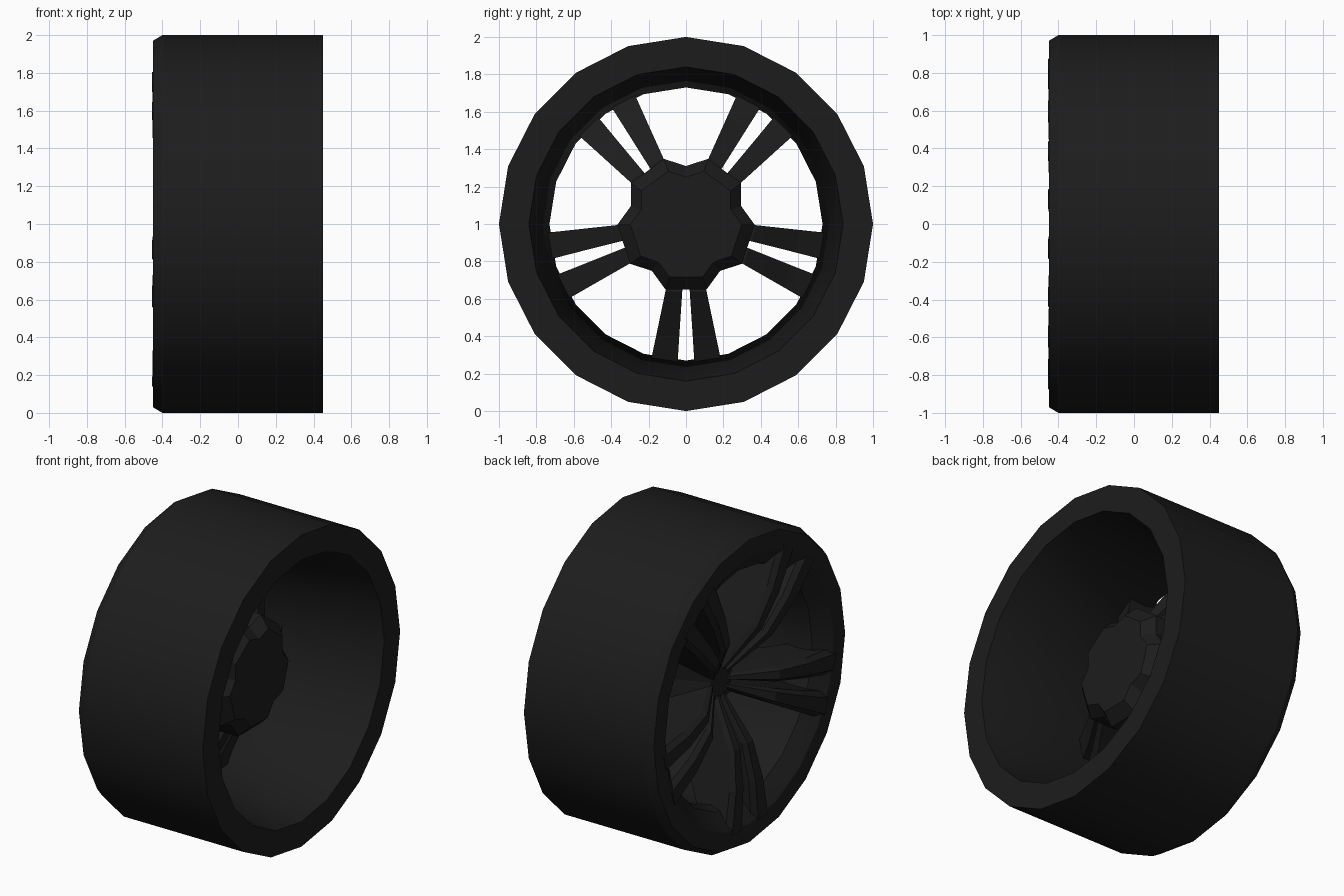
import bpy, bmesh, math
from mathutils import Vector

if "Cube" in bpy.data.objects:
    bpy.data.objects.remove(bpy.data.objects["Cube"])

CENTRE_Z = 1.0
SIDES = 20
LOBES = [math.radians(270 + 72 * i) for i in range(5)]

dark = bpy.data.materials.new("dark_rubber")
dark.diffuse_color = (0.012, 0.012, 0.012, 1)
dark.use_nodes = True
dark.node_tree.nodes["Principled BSDF"].inputs["Base Color"].default_value = dark.diffuse_color


def polar(x, r, a):
    """Point at axial position x, radius r and angle a about the wheel axis."""
    return Vector((x, r * math.cos(a), CENTRE_Z + r * math.sin(a)))


def loft(bm, rings, wrap=False):
    """Skin rings of points; cap the ends, or join last ring to first."""
    vs = [[bm.verts.new(p) for p in ring] for ring in rings]
    pairs = list(zip(vs, vs[1:])) + ([(vs[-1], vs[0])] if wrap else [])
    n = len(vs[0])
    for a, b in pairs:
        for i in range(n):
            j = (i + 1) % n
            bm.faces.new((a[i], a[j], b[j], b[i]))
    if not wrap:
        bm.faces.new(vs[0])
        bm.faces.new(vs[-1])


def finish(name, bm, smooth=None):
    bmesh.ops.recalc_face_normals(bm, faces=bm.faces)
    me = bpy.data.meshes.new(name)
    bm.to_mesh(me)
    bm.free()
    me.materials.append(dark)
    ob = bpy.data.objects.new(name, me)
    bpy.context.collection.objects.link(ob)
    if smooth:
        bpy.context.view_layer.objects.active = ob
        ob.select_set(True)
        bpy.ops.object.shade_smooth_by_angle(angle=math.radians(smooth))
        ob.select_set(False)
    return ob


# Tyre and barrel: lathed closed profile (x, radius)
profile = [(-0.40, 1.0), (0.45, 1.0), (0.45, 0.84), (-0.30, 0.73),
           (-0.37, 0.75), (-0.44, 0.84), (-0.45, 0.855), (-0.45, 0.97)]
bm = bmesh.new()
loft(bm, [[polar(x, r, math.pi / 2 + 2 * math.pi * k / SIDES)
           for k in range(SIDES)] for x, r in profile], wrap=True)
finish("tyre_and_rim", bm, 30)


# Hub: five-lobed plug, dished at the front and chamfered at the back
def hub_ring(x, scale):
    pts = []
    for a in LOBES:
        for r, off in ((0.367, -17.4), (0.367, 17.4), (0.31, 36)):
            pts.append(polar(x, r * scale, a + math.radians(off)))
    return pts


bm = bmesh.new()
loft(bm, [hub_ring(x, s) for x, s in
          ((-0.24, 0.30), (-0.10, 1.0), (0.08, 1.0), (0.15, 0.81))])
finish("hub", bm)

# Spokes: radius, front x, back x, inner edge, outer edge
stations = [(0.08, -0.25, -0.05, 0.008, 0.04),
            (0.36, -0.41, -0.02, 0.020, 0.11),
            (0.60, -0.45, -0.15, 0.036, 0.16),
            (0.86, -0.455, -0.27, 0.052, 0.215)]


def spoke_section(a, side, r, front, back, inner, outer):
    along = Vector((0, math.cos(a), math.sin(a)))
    across = Vector((0, -math.sin(a), math.cos(a))) * side
    inset = 0.2 * (outer - inner)
    shape = [(back, inner), (front + 0.03, inner), (front, inner + inset),
             (front, outer - inset), (front + 0.03, outer), (back, outer)]
    return [Vector((x, 0, CENTRE_Z)) + along * r + across * w for x, w in shape]


bm = bmesh.new()
for a in LOBES:
    for side in (-1, 1):
        loft(bm, [spoke_section(a, side, *s) for s in stations])
finish("paired_spokes", bm)
